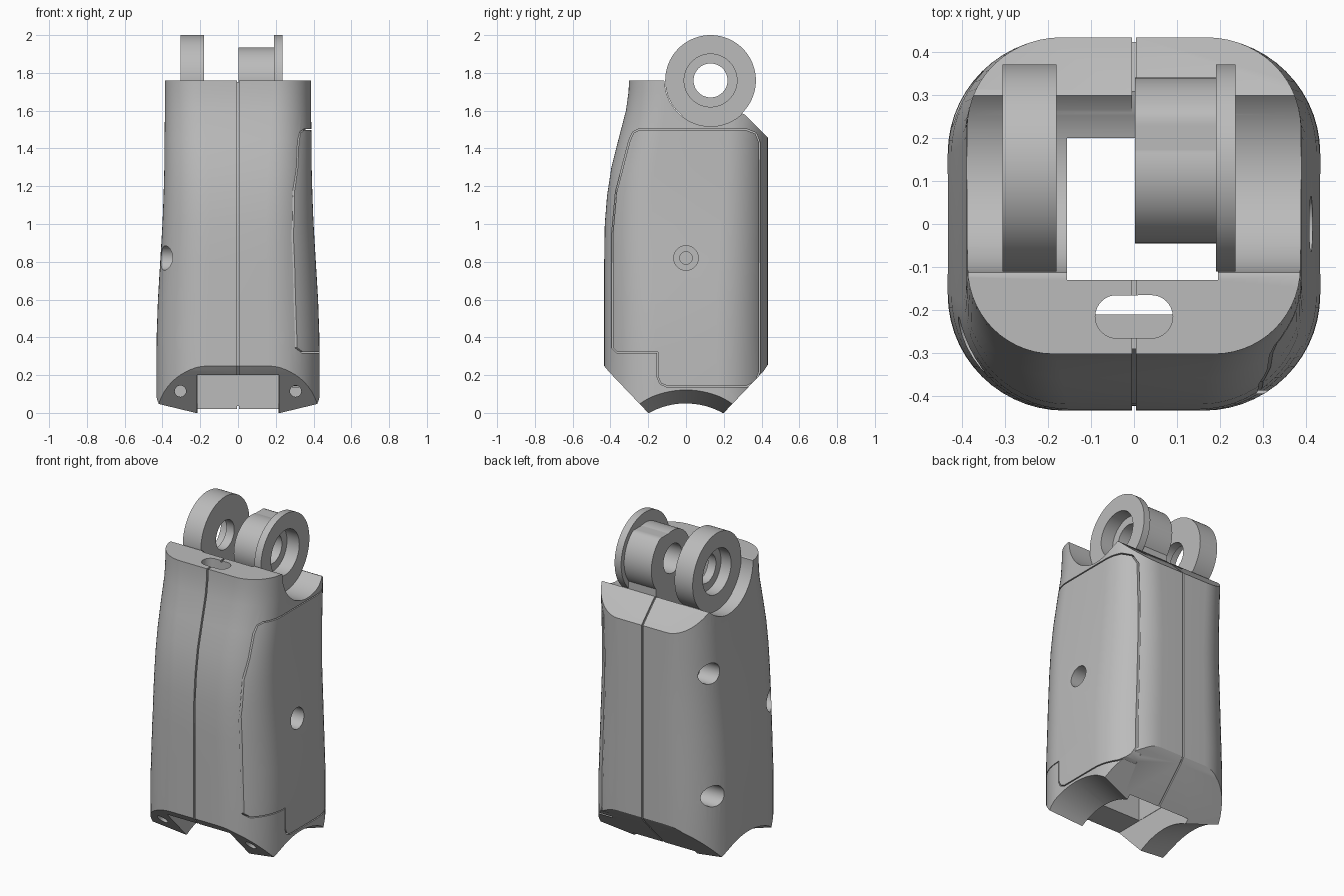
import bpy, bmesh, math

cube = bpy.data.objects.get("Cube")
if cube:
    bpy.data.objects.remove(cube, do_unlink=True)

grey = bpy.data.materials.new("plain_grey")
grey.use_nodes = True
GREY = (0.5, 0.5, 0.5, 1)
grey.diffuse_color = GREY
for node in grey.node_tree.nodes:
    if node.type == 'BSDF_PRINCIPLED':
        node.inputs["Base Color"].default_value = GREY


def to_object(name, bm):
    bmesh.ops.recalc_face_normals(bm, faces=bm.faces)
    mesh = bpy.data.meshes.new(name)
    bm.to_mesh(mesh)
    bm.free()
    ob = bpy.data.objects.new(name, mesh)
    bpy.context.collection.objects.link(ob)
    return ob


def loft(name, rings, caps=True, closed=True):
    """Skin a list of equal rings of 3D points."""
    bm = bmesh.new()
    rows = [[bm.verts.new(p) for p in ring] for ring in rings]
    n = len(rows[0])
    for a, b in zip(rows, rows[1:]):
        for i in range(n):
            j = (i + 1) % n
            bm.faces.new((a[i], a[j], b[j], b[i]))
    if caps:
        bm.faces.new(rows[0])
        bm.faces.new(rows[-1])
    return to_object(name, bm)


PLACE = {'x': lambda d, a, b: (d, a, b),
         'y': lambda d, a, b: (a, d, b),
         'z': lambda d, a, b: (a, b, d)}


def prism(name, pts, d0, d1, axis='x', end=None, caps=True):
    put = PLACE[axis]
    return loft(name, [[put(d0, *p) for p in pts],
                       [put(d1, *p) for p in end or pts]], caps)


def circle(a, b, r, n=64):
    return [(a + r * math.cos(2 * math.pi * i / n),
             b + r * math.sin(2 * math.pi * i / n)) for i in range(n)]


def rect(a0, a1, b0, b1):
    return [(a0, b0), (a1, b0), (a1, b1), (a0, b1)]


def apply(ob, mod):
    bpy.context.view_layer.objects.active = ob
    bpy.ops.object.modifier_apply(modifier=mod.name)


def combine(ob, tool, op='DIFFERENCE'):
    mod = ob.modifiers.new("combine", 'BOOLEAN')
    mod.operation, mod.solver, mod.object = op, 'EXACT', tool
    apply(ob, mod)
    bpy.data.objects.remove(tool, do_unlink=True)


def groove(ob, pts, d0, d1, thick):
    """Cut a narrow line that follows a closed outline."""
    tool = prism("groove_cutter", pts, d0, d1, caps=False)
    mod = tool.modifiers.new("wall", 'SOLIDIFY')
    mod.thickness, mod.offset = thick, 0
    apply(tool, mod)
    combine(ob, tool)


def finish(ob):
    ob.data.materials.clear()
    ob.data.materials.append(grey)
    for p in ob.data.polygons:
        p.material_index = 0
    bpy.ops.object.select_all(action='DESELECT')
    ob.select_set(True)
    bpy.context.view_layer.objects.active = ob
    bpy.ops.object.shade_smooth_by_angle(angle=math.radians(28))


# Housing: rounded sections given as height, front y, half width, corner radius
BACK = 0.433
SECTIONS = [(-0.1, -0.433, 0.433, 0.27), (0.4, -0.433, 0.431, 0.27),
            (0.6, -0.433, 0.424, 0.27), (0.8, -0.433, 0.412, 0.26),
            (1.0, -0.43, 0.4, 0.25), (1.15, -0.418, 0.394, 0.24),
            (1.3, -0.395, 0.39, 0.23), (1.45, -0.357, 0.389, 0.22),
            (1.6, -0.318, 0.387, 0.21), (1.7, -0.304, 0.386, 0.2),
            (1.85, -0.298, 0.386, 0.2)]


def section(z, front, hw, r, n=14):
    ring = []
    corners = [(hw - r, BACK - r), (r - hw, BACK - r), (r - hw, front + r), (hw - r, front + r)]
    for k, (cx, cy) in enumerate(corners):
        for i in range(n + 1):
            t = (k + i / n) * math.pi / 2
            ring.append((cx + r * math.cos(t), cy + r * math.sin(t), z))
    return ring


housing = loft("housing", [section(*s) for s in SECTIONS])
trim = [(-0.2, 0), (0.2, 0), (0.41, 0.22), (0.45, 0.28), (0.45, 1.44), (0.31, 1.58),
        (-0.12, 1.76), (-0.5, 1.76), (-0.5, 0.33), (-0.41, 0.22)]
combine(housing, prism("trim", trim, -0.6, 0.6), 'INTERSECT')

# Pivot saddle at the top and flared saddle at the bottom
PY, PZ = 0.13, 1.76
combine(housing, prism("saddle_cutter", circle(PY, PZ, 0.243, 96), -0.6, 0.6))
for s in (-1, 1):
    combine(housing, prism("flare_cutter", circle(0, -0.35, 0.395, 96), s * 0.2, s * 0.45,
                           end=circle(0, -0.35, 0.477, 96)))

# Hollow inside, upper opening and front slot
combine(housing, prism("cavity_cutter", rect(-0.21, 0.22, -0.2, 1.35), -0.215, 0.215))
combine(housing, prism("opening_cutter", rect(-0.13, 0.2, 1.2, 2), -0.155, 0.195))
combine(housing, prism("front_slot_cutter", rect(-0.6, 0, -0.3, 0.2), -0.217, 0.217))
slot = [(a + (0.04 if a > 0 else -0.04), b - 0.215) for a, b in circle(0, 0, 0.05, 32)]
combine(housing, prism("cable_slot_cutter", slot, 1.25, 2, 'z'))

# Screw holes
for y, z in ((-0.28, 0.82), (0.29, 1.2), (0.29, 0.44)):
    combine(housing, prism("hole_cutter", circle(y, z, 0.065, 32), -0.6, -0.26))
for r, depth in ((0.065, 0.27), (0.033, 0.18)):
    combine(housing, prism("hole_cutter", circle(0, 0.82, r, 32), depth, 0.6))
for x in (-0.305, 0.305):
    combine(housing, prism("hole_cutter", circle(x, 0.115, 0.03, 24), -0.6, -0.1, 'y'))

# Centre seam and side cover outline
seam = [(0.2, 0), (BACK, 0.245), (BACK, 1.457), (0.31, 1.58), (0.1, 1.517), (-0.12, 1.76)]
seam += [(f, min(z, 1.76)) for z, f, *_ in reversed(SECTIONS[1:])] + [(-BACK, 0.245), (-0.2, 0)]
groove(housing, seam, -0.005, 0.005, 0.024)
cover = [(-0.365, 0.32), (-0.39, 0.345), (-0.39, 0.95), (-0.37, 1.17), (-0.3, 1.44),
         (-0.28, 1.485), (-0.25, 1.5), (0.32, 1.5), (0.37, 1.48), (0.39, 1.43),
         (0.39, 0.22), (0.37, 0.165), (0.32, 0.14), (-0.1, 0.14), (-0.135, 0.155),
         (-0.15, 0.19), (-0.15, 0.32)]
groove(housing, cover, 0.27, 0.6, 0.007)
finish(housing)


# Hinge lugs: round ear, neck, pin hole and bearing recess
def lug(name, x0, x1, recess0, recess1, hub=None):
    ob = prism(name, circle(PY, PZ, 0.24, 96), x0, x1)
    combine(ob, prism("neck", rect(-0.02, 0.295, 1.42, 1.62), x0, x1), 'UNION')
    if hub:
        combine(ob, prism("hub", circle(PY, PZ, 0.175), *hub), 'UNION')
        heel = [(max(y, PY), min(z, 1.93)) for y, z in circle(PY, PZ, 0.21)
                if y >= PY - 0.001]
        heel = [p for i, p in enumerate(heel) if p not in heel[:i]]
        heel.sort(key=lambda p: math.atan2(p[1] - PZ, p[0] - PY))
        combine(ob, prism("heel", heel, *hub), 'UNION')
        combine(ob, prism("hub_neck", rect(0.0, 0.295, 1.42, 1.64), *hub), 'UNION')
    combine(ob, prism("pin_cutter", circle(PY, PZ, 0.09), -0.6, 0.6))
    combine(ob, prism("recess_cutter", circle(PY, PZ, 0.14), recess0, recess1))
    finish(ob)


lug("right_lug", -0.305, -0.18, -0.6, -0.235)
lug("left_lug", 0.19, 0.235, 0.15, 0.6, hub=(0.002, 0.2))
